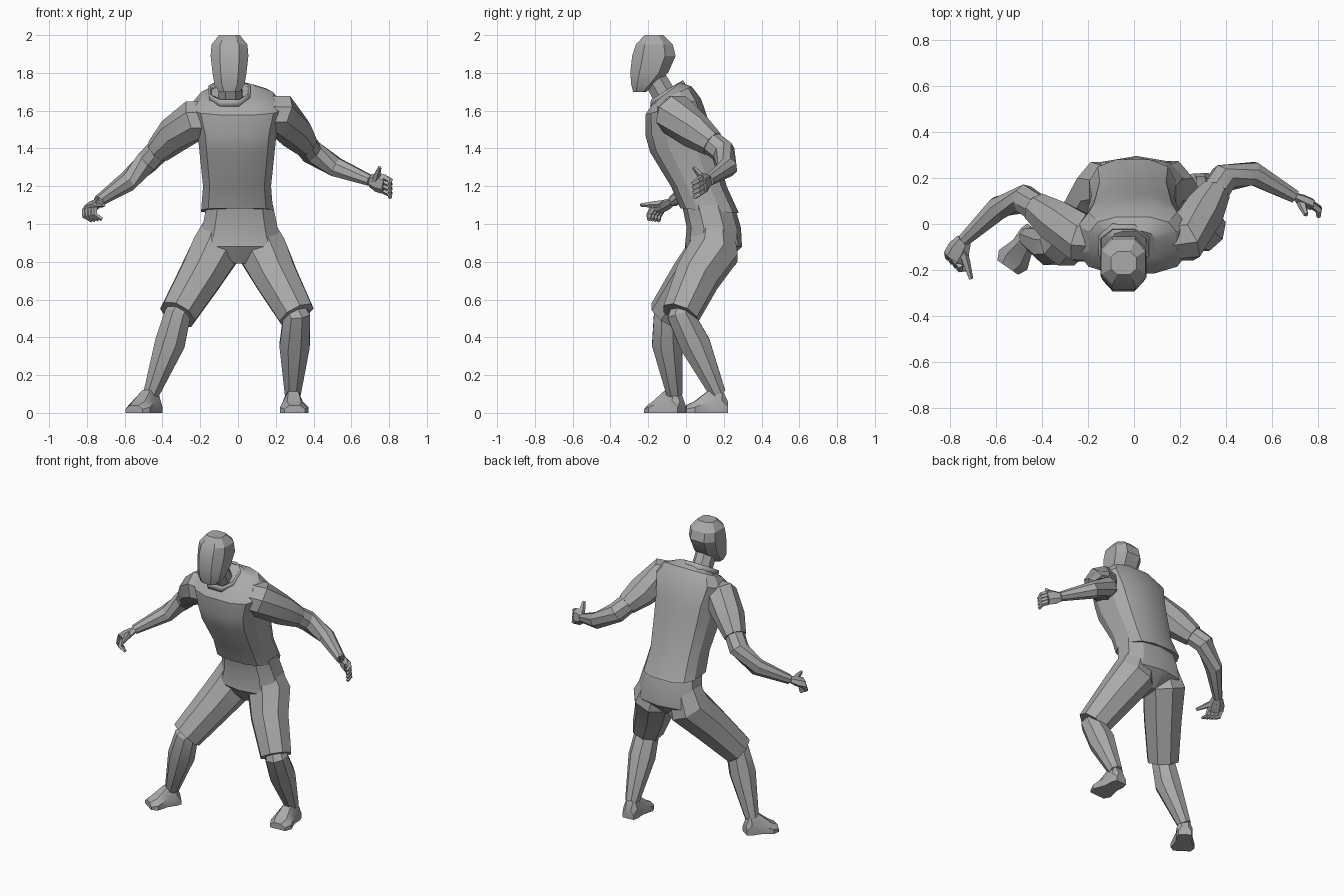
import bpy, bmesh
from math import cos, sin, pi, copysign
from mathutils import Vector

if "Cube" in bpy.data.objects:
    bpy.data.objects.remove(bpy.data.objects["Cube"])

grey = bpy.data.materials.new("plain grey")
grey.use_nodes = True
grey.diffuse_color = (0.4, 0.4, 0.4, 1)
grey.node_tree.nodes["Principled BSDF"].inputs["Base Color"].default_value = grey.diffuse_color
UP, BACK = Vector((0, 0, 1)), Vector((0, 1, 0))


def skin(name, rings, closed=True):
    """Join equal rings of points into one surface."""
    bm = bmesh.new()
    loops = [[bm.verts.new(point) for point in ring] for ring in rings]
    for lower, upper in zip(loops, loops[1:]):
        for i in range(len(lower)):
            bm.faces.new((lower[i - 1], lower[i], upper[i], upper[i - 1]))
    if closed:
        bm.faces.new(loops[0])
        bm.faces.new(loops[-1])
    bmesh.ops.recalc_face_normals(bm, faces=bm.faces)
    mesh = bpy.data.meshes.new(name)
    bm.to_mesh(mesh)
    bm.free()
    mesh.materials.append(grey)
    obj = bpy.data.objects.new(name, mesh)
    bpy.context.collection.objects.link(obj)
    bpy.ops.object.select_all(action="DESELECT")
    obj.select_set(True)
    bpy.context.view_layer.objects.active = obj
    bpy.ops.object.shade_smooth_by_angle(angle=pi / 7)
    return obj


def oval(centre, across, along, sides, square=1.0):
    """Polygon ring whose flat sides reach the ends of both half axes."""
    def bend(value):
        return copysign(abs(value) ** square, value)

    reach = bend(cos(pi / sides))
    ring = []
    for i in range(sides):
        angle = 2 * pi * (i + 0.5) / sides
        ring.append(centre + (across * bend(cos(angle)) + along * bend(sin(angle))) / reach)
    return ring


def body(name, sections, x, sides=8, lean=0.0, square=0.85, closed=True):
    """Stack of ovals given as height, half width, front and back; lean tips the upper ones forward."""
    rings = []
    for z, half_width, front, back in sections:
        centre = Vector((x, (front + back) / 2, z))
        along = Vector((0, (back - front) / 2, lean * (z - 1.2) / 2))
        rings.append(oval(centre, Vector((half_width, 0, 0)), along, sides, square))
    return skin(name, rings, closed)


def limb(name, joints, radii, ref=UP, sides=8, flat=1.0):
    """Tube through the joints; flat thins it across the ref direction."""
    rings = []
    for i, (joint, radius) in enumerate(zip(joints, radii)):
        before, after = joints[max(i - 1, 0)], joints[min(i + 1, len(joints) - 1)]
        heading = (after - before).normalized()
        along = (ref - heading * ref.dot(heading)).normalized()
        rings.append(oval(joint, heading.cross(along) * radius * flat, along * radius, sides))
    return skin(name, rings)


def foot(name, ankle, toe):
    """Wedge with a flat sole, rising from the toe to the ankle."""
    floor = Vector((ankle.x, ankle.y, 0))
    heel = floor + (floor - toe) * 0.3
    side = UP.cross(toe - heel).normalized()
    rings = []
    for step, width, height in ((0, .04, .06), (.15, .05, .13), (.45, .05, .12), (.8, .075, .06), (1, .055, .04)):
        centre = heel.lerp(toe, step)
        outer, top = side * width, UP * height
        rings.append([centre + outer, centre + outer + top / 2, centre + outer / 2 + top,
                      centre - outer / 2 + top, centre - outer + top / 2, centre - outer])
    return skin(name, rings)


def hand(side, wrist, knuckles, spread, bend, curl, thumb_tip):
    """Flat palm, four curled fingers set along the spread direction, and a thumb."""
    limb(f"{side}_palm", [wrist, wrist.lerp(knuckles, 0.5), knuckles], (.03, .045, .045),
         spread, sides=6, flat=0.5)
    for i in range(4):
        base = knuckles + spread * (i - 1.5) * 0.024
        limb(f"{side}_finger_{i + 1}", [base, base + bend, base + bend + curl], (.014, .013, .008),
             spread, sides=5)
    root = wrist.lerp(knuckles, 0.3)
    limb(f"{side}_thumb", [root, root.lerp(thumb_tip, 0.5), thumb_tip], (.018, .015, .008),
         spread, sides=5)


# Head, neck and raised collar
body("head", [(1.7, .055, -.28, -.21), (1.74, .08, -.29, -.16), (1.8, .09, -.295, -.095),
              (1.89, .1, -.285, -.055), (1.95, .095, -.265, -.07), (2, .055, -.22, -.12)],
     x=-.045, square=.75)
limb("neck", [Vector((-.04, -.08, 1.62)), Vector((-.04, -.17, 1.78))], (.065, .06), BACK)
collar = body("collar", [(1.67, .105, -.19, .01), (1.71, .11, -.185, -.015)], x=-.045, lean=.2, closed=False)
collar.modifiers.new("thickness", "SOLIDIFY").thickness = 0.012

# Shirt and the hips of the shorts
body("shirt", [(1.07, .19, -.03, .28), (1.2, .18, -.08, .215), (1.4, .2, -.19, .155), (1.5, .21, -.215, .125),
               (1.62, .24, -.215, .08), (1.68, .19, -.18, .03), (1.7, .1, -.16, -.03)],
     x=-.005, sides=12, lean=.2, square=.7)
body("shorts_hips", [(1.1, .175, -.015, .25), (.98, .2, .01, .285), (.88, .225, 0, .29), (.79, .04, .05, .2)],
     x=.01, sides=10)

# Joints from shoulder to wrist, from hip to ankle, and the toe
pose = {
    "right": (
        ((-.23, -.06, 1.55), (-.34, .01, 1.47), (-.48, .11, 1.33), (-.59, .07, 1.22), (-.74, -.07, 1.12)),
        ((-.12, .15, .86), (-.2, .04, .72), (-.32, -.1, .52), (-.36, -.1, .37), (-.46, -.06, .1)),
        (-.55, -.19, 0)),
    "left": (
        ((.22, -.06, 1.58), (.3, .05, 1.49), (.39, .2, 1.38), (.52, .22, 1.3), (.7, .12, 1.23)),
        ((.13, .15, .86), (.2, .06, .72), (.31, -.03, .52), (.3, .05, .36), (.29, .17, .1)),
        (.3, 0, 0)),
}
wrists = {}
for side, (arm, leg, toe) in pose.items():
    shoulder, upper, elbow, forearm, wrist = map(Vector, arm)
    hip, thigh, knee, calf, ankle = map(Vector, leg)
    wrists[side] = wrist
    chest = Vector((shoulder.x / 2, shoulder.y, shoulder.z))
    waist = hip + Vector((-hip.x / 4, 0, 0.12))

    # Sleeve and arm
    limb(f"{side}_sleeve", [chest, shoulder, upper, upper.lerp(elbow, 0.6)], (.1, .105, .09, .065))
    limb(f"{side}_arm", [upper, elbow, forearm, wrist], (.06, .06, .05, .028))

    # Shorts leg, lower leg and foot
    limb(f"{side}_shorts_leg", [waist, hip, thigh, knee], (.1, .13, .115, .095), BACK)
    limb(f"{side}_lower_leg", [thigh.lerp(knee, 0.75), knee, calf, ankle], (.06, .07, .08, .042), BACK)
    foot(f"{side}_foot", ankle, Vector(toe))

# Right hand curled down, left hand with its thumb raised
hand("right", wrists["right"], knuckles=Vector((-.785, -.15, 1.08)), spread=Vector((.7, -.7, .1)),
     bend=Vector((0, -.02, -.035)), curl=Vector((.04, 0, -.025)), thumb_tip=Vector((-.71, -.24, 1.1)))
hand("left", wrists["left"], knuckles=Vector((.775, .085, 1.21)), spread=Vector((0, .1, -1)),
     bend=Vector((.03, -.02, -.015)), curl=Vector((0, -.03, -.02)), thumb_tip=Vector((.75, .04, 1.3)))
